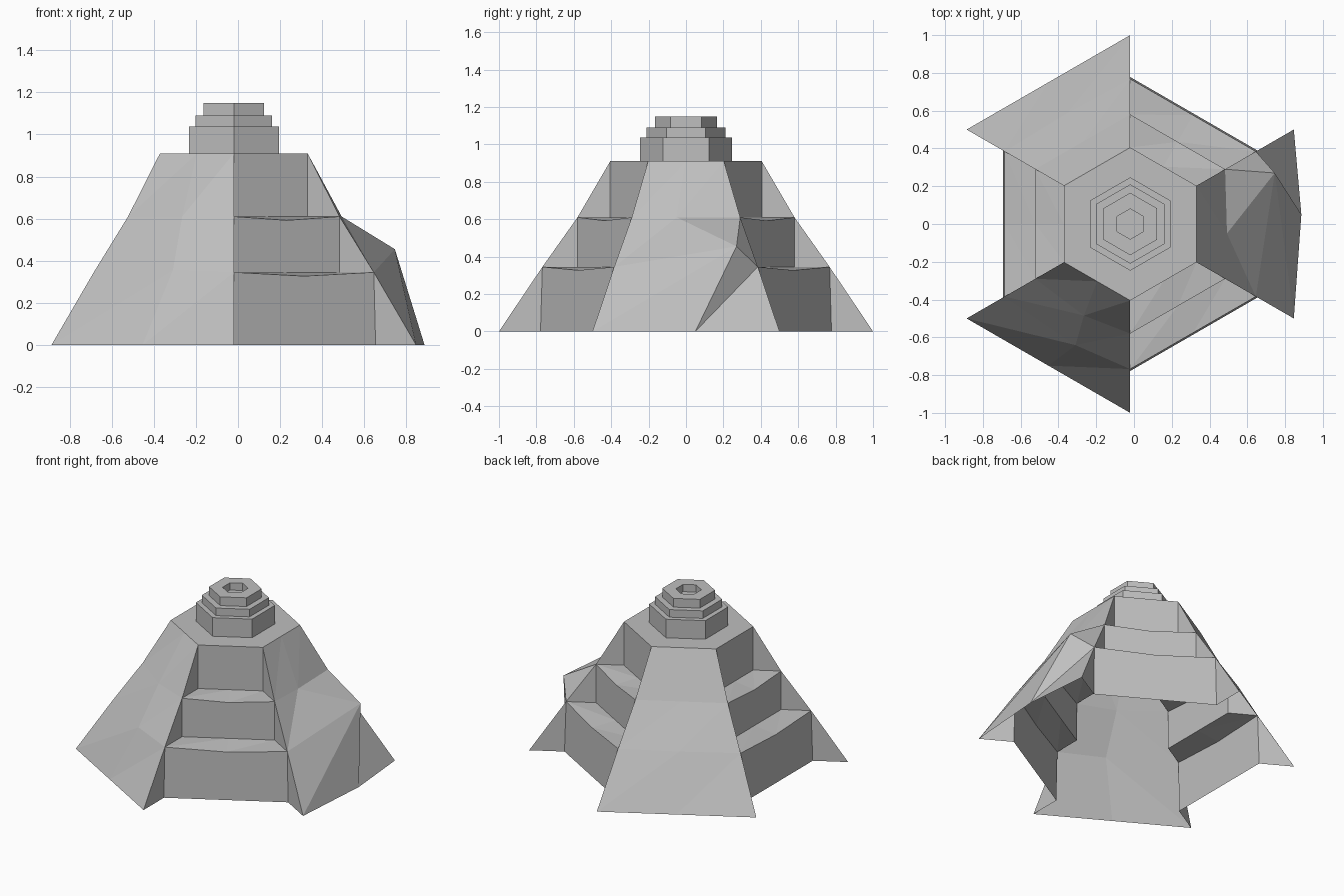
import bpy, bmesh
from math import sin, cos, radians
from mathutils import Vector

cube = bpy.data.objects.get("Cube")
if cube:
    bpy.data.objects.remove(cube, do_unlink=True)

# One stone colour for everything
stone = bpy.data.materials.new("stone grey")
stone.use_nodes = True
GREY = (0.52, 0.52, 0.52, 1)
stone.diffuse_color = GREY
stone.node_tree.nodes["Principled BSDF"].inputs["Base Color"].default_value = GREY

CX = -0.02                                  # hexagon axis
EDGE = [(1, 0), (0.768, 0.345), (0.58, 0.61), (0.405, 0.91)]   # radius, height of the ridges


def at(angle, radius, z):
    a = radians(angle)
    return Vector((CX + radius * cos(a), radius * sin(a), z))


def make_object(name, faces):
    """Build a flat-shaded mesh from (points, outward direction) pairs."""
    bm = bmesh.new()
    for points, out in faces:
        f = bm.faces.new([bm.verts.new(p) for p in points])
        f.normal_update()
        if f.normal.dot(out) < 0:
            f.normal_flip()
    bmesh.ops.remove_doubles(bm, verts=bm.verts[:], dist=0.0005)
    mesh = bpy.data.meshes.new(name)
    bm.to_mesh(mesh)
    bm.free()
    mesh.materials.append(stone)
    ob = bpy.data.objects.new(name, mesh)
    bpy.context.collection.objects.link(ob)
    return ob


def strip(columns, out):
    """Triangulated faces between neighbouring columns of points."""
    faces = []
    for left, right in zip(columns, columns[1:]):
        for i in range(len(left) - 1):
            a, b, c, d = left[i], right[i], right[i + 1], left[i + 1]
            faces += [((a, b, c), out), ((a, c, d), out)]
    return faces


# Sloping ramps: two ridges and a slightly uneven middle column
# (sideways shift, outward bulge, height shift) for each middle point
bumps = {
    0: [(0.05, 0.04, 0), (0.27, 0.1, 0.11), (-0.05, 0.01, 0), (0, 0, 0)],
    120: [(0, 0, 0), (0, 0.01, 0), (0, 0, 0), (0, 0, 0)],
    240: [(0, 0, 0), (0.07, 0.035, 0.01), (0.03, 0.04, 0), (0, 0, 0)],
}
for name, mid in (("right_ramp", 0), ("back_ramp", 120), ("front_ramp", 240)):
    out = at(mid, 1, 0.5) - Vector((CX, 0, 0))
    side = Vector((-sin(radians(mid)), cos(radians(mid)), 0))
    low, high = ([at(mid + s, r, z) for r, z in EDGE] for s in (-30, 30))
    centre = []
    for (r, z), (shift, bulge, lift) in zip(EDGE, bumps[mid]):
        centre.append(at(mid, r * cos(radians(30)) + bulge, z + lift) + side * shift)
    make_object(name, strip([low, centre, high], out))

# Terraces: three risers and two treads, sagging a little at the lips
STEPS = [(0.778, 0), (0.768, 0.345), (0.58, 0.345), (0.58, 0.61), (0.405, 0.61), (0.405, 0.91)]
for name, mid in (("back_terrace", 60), ("side_terrace", 180), ("front_terrace", 300)):
    out = at(mid, 1, 1) - Vector((CX, 0, 0))
    low, high = ([at(mid + s, r, z) for r, z in STEPS] for s in (-30, 30))
    centre = [(a + b) / 2 for a, b in zip(low, high)]
    for lip in (1, 3):
        centre[lip].z -= 0.018
    make_object(name, strip([low, centre, high], out))

# Upright cheeks closing each ramp side against the steps
cheeks = []
for k in range(6):
    angle = 30 + 60 * k
    turn = 1 if k % 2 == 0 else -1          # side on which the terrace lies
    out = Vector((-sin(radians(angle)), cos(radians(angle)), 0)) * turn
    for i in range(3):
        outer, inner = EDGE[i], EDGE[i + 1]
        corner = STEPS[2 * i]
        cheeks.append(([at(angle, *p) for p in (outer, corner, inner)], out))
make_object("ramp_cheeks", cheeks)

# Flat summit
UP = Vector((0, 0, 1))
make_object("summit", [([at(30 + 60 * k, 0.405, 0.91) for k in range(6)], UP)])

# Three-tier hexagonal crown with a shallow well
CROWN = [(0.247, 0.905), (0.247, 1.038), (0.21, 1.038), (0.21, 1.09),
         (0.165, 1.09), (0.165, 1.15), (0.08, 1.15), (0.08, 1.1)]
crown = []
for (r0, z0), (r1, z1) in zip(CROWN, CROWN[1:]):
    for k in range(6):
        a, b = 30 + 60 * k, 90 + 60 * k
        out = UP if z0 == z1 else (at(a + 30, 1, 0) - Vector((CX, 0, 0))) * (1 if z1 > z0 else -1)
        crown.append(([at(a, r0, z0), at(b, r0, z0), at(b, r1, z1), at(a, r1, z1)], out))
crown.append(([at(30 + 60 * k, *CROWN[-1]) for k in range(6)], UP))
make_object("crown", crown)
